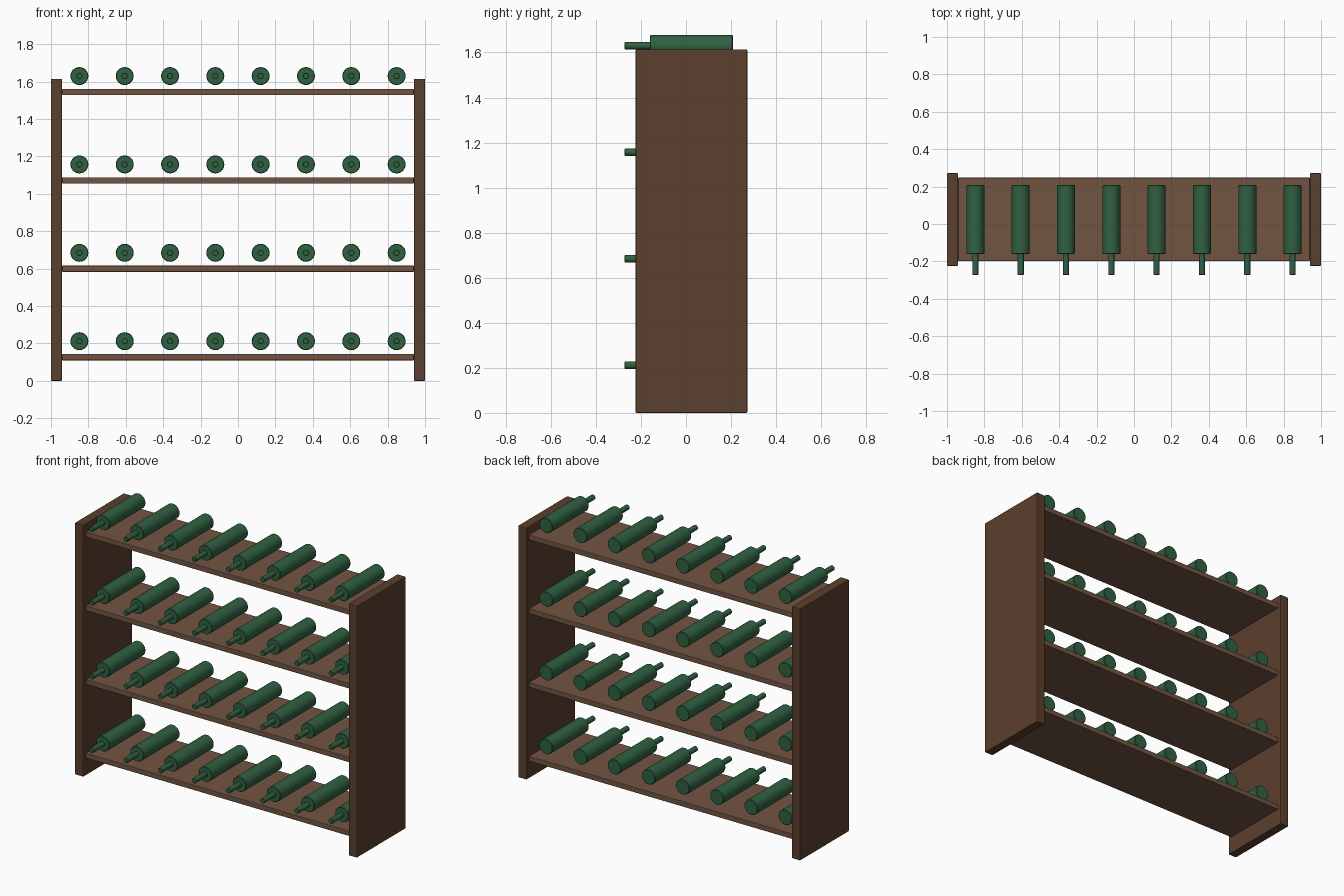
import bpy, bmesh, math

if "Cube" in bpy.data.objects:
    bpy.data.objects.remove(bpy.data.objects["Cube"])


def material(name, rgb):
    m = bpy.data.materials.new(name)
    m.diffuse_color = (*rgb, 1)
    m.use_nodes = True
    m.node_tree.nodes["Principled BSDF"].inputs["Base Color"].default_value = m.diffuse_color
    return m


dark_wood = material("dark_wood", (0.105, 0.05, 0.026))
shelf_wood = material("shelf_wood", (0.17, 0.09, 0.055))
glass = material("green_glass", (0.03, 0.12, 0.055))


def box(name, lo, hi, mat, bevel):
    size = [b - a for a, b in zip(lo, hi)]
    centre = [(a + b) / 2 for a, b in zip(lo, hi)]
    bpy.ops.mesh.primitive_cube_add(size=1, location=centre)
    o = bpy.context.object
    o.name = name
    o.scale = size
    bpy.ops.object.transform_apply(location=False, rotation=False, scale=True)
    o.data.materials.append(mat)
    mod = o.modifiers.new("soft_edges", "BEVEL")
    mod.width = bevel
    mod.segments = 2
    return o


# Bottle: profile (radius, y) turned around the y axis
def bottle_mesh(sides=24):
    profile = [(0, -0.272), (0.0145, -0.272), (0.0165, -0.27), (0.0165, -0.16),
               (0.045, -0.16), (0.048, -0.157), (0.048, 0.205), (0.045, 0.208), (0, 0.208)]
    bm = bmesh.new()
    verts = [bm.verts.new((r, y, 0)) for r, y in profile]
    edges = [bm.edges.new(p) for p in zip(verts, verts[1:])]
    bmesh.ops.spin(bm, geom=verts + edges, cent=(0, 0, 0), axis=(0, 1, 0),
                   angle=2 * math.pi, steps=sides)
    bmesh.ops.remove_doubles(bm, verts=bm.verts, dist=1e-5)
    bmesh.ops.recalc_face_normals(bm, faces=bm.faces)
    me = bpy.data.meshes.new("bottle")
    bm.to_mesh(me)
    bm.free()
    me.materials.append(glass)
    return me


# Side panels
box("left_panel", (-1, -0.224, 0), (-0.94, 0.272, 1.614), dark_wood, 0.005)
box("right_panel", (0.94, -0.224, 0), (1, 0.272, 1.614), dark_wood, 0.005)

# Shelves with a row of bottles above each
bottle = bottle_mesh()
first = None
for row in range(4):
    z = 0.11 + row * 0.4725
    box(f"shelf_{row + 1}", (-0.94, -0.198, z), (0.94, 0.248, z + 0.033), shelf_wood, 0.003)
    for col in range(8):
        o = bpy.data.objects.new(f"bottle_{row + 1}_{col + 1}", bottle)
        o.location = (-0.848 + col * 1.696 / 7, 0, z + 0.102)
        bpy.context.collection.objects.link(o)
        first = first or o

# Smooth the shared bottle mesh, keeping its rims sharp
bpy.ops.object.select_all(action="DESELECT")
first.select_set(True)
bpy.context.view_layer.objects.active = first
bpy.ops.object.shade_smooth_by_angle(angle=math.radians(40))
